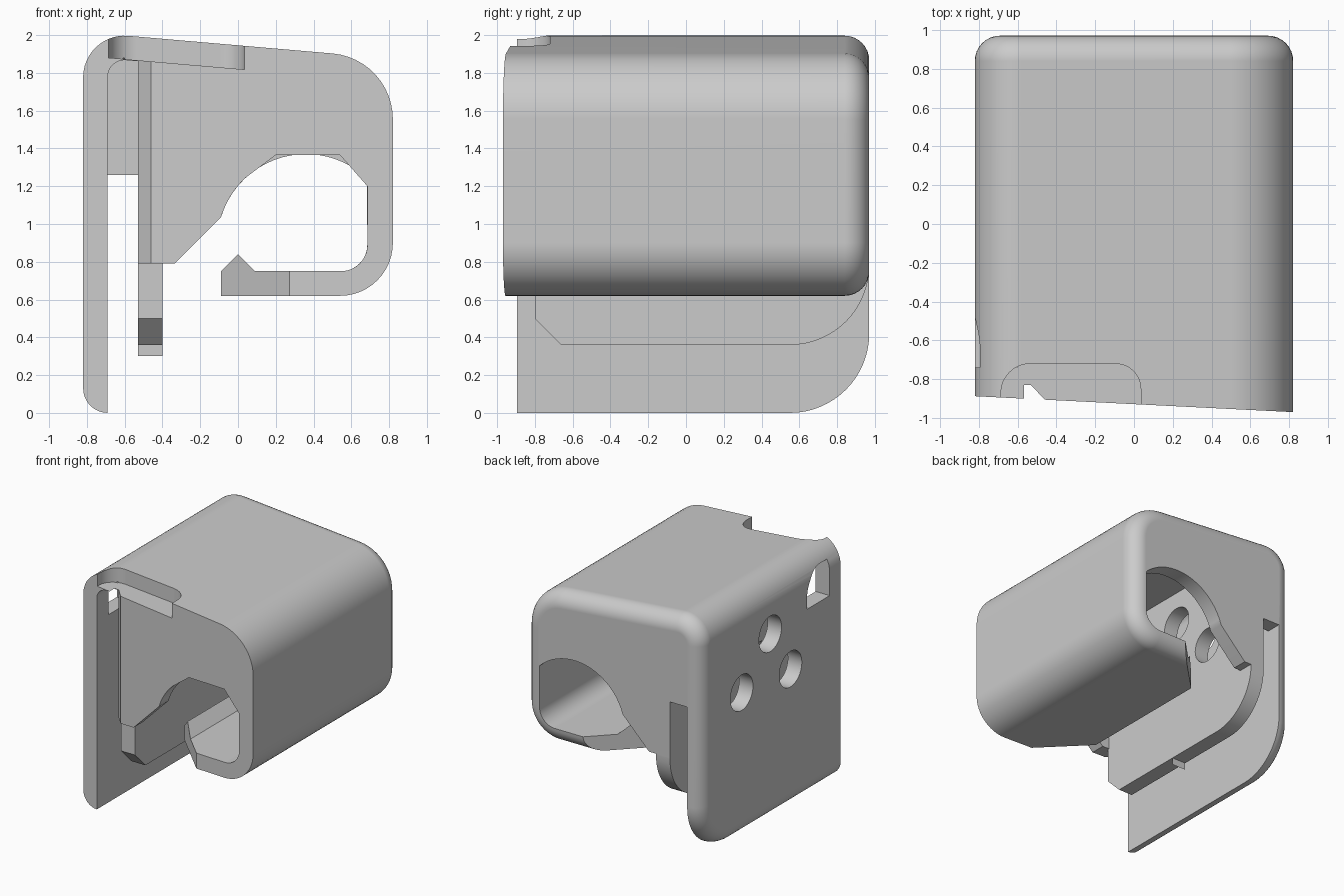
import bpy, bmesh, math
from mathutils import Vector

cube = bpy.data.objects.get("Cube")
if cube:
    bpy.data.objects.remove(cube, do_unlink=True)

GREY = (0.6, 0.6, 0.6, 1)
grey = bpy.data.materials.new("plain grey")
grey.use_nodes = True
grey.diffuse_color = GREY
grey.node_tree.nodes["Principled BSDF"].inputs["Base Color"].default_value = GREY

WALL = 0.13          # shell thickness and outer rounding
BACK = 0.97


def front(x):
    """Slightly slanted front plane."""
    return -0.928 - 0.05 * x


def roof(x):
    """Sloping top plane."""
    return 1.946 - 0.0864 * x


def rounded(corners, steps=12):
    """Polygon from (u, v) or (u, v, radius) corners."""
    pts = [Vector(c[:2]) for c in corners]
    out = []
    for i, c in enumerate(corners):
        p = pts[i]
        if len(c) < 3:
            out.append(p)
            continue
        r = c[2]
        a = (pts[i - 1] - p).normalized()
        b = (pts[(i + 1) % len(pts)] - p).normalized()
        half = a.angle(b) / 2
        mid = p + (a + b).normalized() * (r / math.sin(half))
        s = (p + a * r / math.tan(half) - mid).normalized()
        e = (p + b * r / math.tan(half) - mid).normalized()
        out += [mid + s.slerp(e, k / steps).normalized() * r for k in range(steps + 1)]
    return out


def inset(pts, d):
    """Move a clockwise outline inward by d with mitred corners."""
    out = []
    for i, p in enumerate(pts):
        a = (p - pts[i - 1]).normalized()
        b = (pts[(i + 1) % len(pts)] - p).normalized()
        na, nb = Vector((a.y, -a.x)), Vector((b.y, -b.x))
        out.append(p + (na + nb) * d / (1 + na.dot(nb)))
    return out


def loft(name, rings):
    """Closed solid through equal rings of 3D points."""
    bm = bmesh.new()
    loops = [[bm.verts.new(p) for p in r] for r in rings]
    n = len(loops[0])
    for a, b in zip(loops, loops[1:]):
        for i in range(n):
            j = (i + 1) % n
            bm.faces.new((a[i], a[j], b[j], b[i]))
    bm.faces.new(loops[0])
    bm.faces.new(loops[-1])
    bmesh.ops.recalc_face_normals(bm, faces=bm.faces)
    me = bpy.data.meshes.new(name)
    bm.to_mesh(me)
    bm.free()
    me.materials.append(grey)
    ob = bpy.data.objects.new(name, me)
    bpy.context.collection.objects.link(ob)
    return ob


def prism_y(name, pts, y0, y1):
    """Outline in x, z; the ends may be numbers or functions of x."""
    ends = [y if callable(y) else (lambda x, y=y: y) for y in (y0, y1)]
    return loft(name, [[(p[0], f(p[0]), p[1]) for p in pts] for f in ends])


def prism_x(name, pts, x0, x1):
    return loft(name, [[(x, p[0], p[1]) for p in pts] for x in (x0, x1)])


def prism_z(name, pts, z0, z1):
    ends = [z if callable(z) else (lambda x, z=z: z) for z in (z0, z1)]
    return loft(name, [[(p[0], p[1], f(p[0])) for p in pts] for f in ends])


def activate(ob):
    bpy.ops.object.select_all(action="DESELECT")
    ob.select_set(True)
    bpy.context.view_layer.objects.active = ob


def cut(target, cutter):
    cutter.hide_render = True
    m = target.modifiers.new("cut", "BOOLEAN")
    m.operation, m.solver, m.object = "DIFFERENCE", "EXACT", cutter
    activate(target)
    bpy.ops.object.modifier_apply(modifier=m.name)
    bpy.data.objects.remove(cutter, do_unlink=True)


def finish(ob):
    activate(ob)
    bpy.ops.object.shade_smooth_by_angle(angle=math.radians(30))
    ob.modifiers.new("even shading", "WEIGHTED_NORMAL").keep_sharp = True


# Housing: solid block with rounded back edge
outline = rounded([(-0.82, 0.3), (-0.82, roof(-0.82), 0.22), (0.82, roof(0.82), 0.35),
                   (0.82, 0.62, 0.28), (-0.3, 0.62), (-0.3, 0.3)])
rings = [[(p.x, front(p.x), p.y) for p in outline]]
for k in range(9):
    t = math.radians(90) * k / 8
    ring = inset(outline, WALL * (1 - math.cos(t)))
    rings.append([(p.x, BACK - WALL + WALL * math.sin(t), p.y) for p in ring])
housing = loft("housing", rings)

# Hollow interior, open at the bottom
cavity = rounded([(-0.40, 0.2), (-0.40, roof(-0.40) - WALL), (0.685, roof(0.685) - WALL, 0.22),
                  (0.685, 0.75, 0.14), (-0.09, 0.75), (-0.09, 0.2)])
cut(housing, prism_y("cavity_cutter", cavity, lambda x: front(x) + 0.125, BACK - WALL))

# Slot between the side plate and the inner plate
slot = rounded([(-0.69, 0.2), (-0.69, roof(-0.69) - WALL, 0.09),
                (-0.53, roof(-0.53) - WALL), (-0.53, 0.2)])
cut(housing, prism_y("slot_cutter", slot, -1.2, BACK - WALL))
cut(housing, prism_y("slot_end_cutter",
                     [(-0.69, 0.2), (-0.69, 1.26), (-0.53, 1.26), (-0.53, 0.2)], 0, 1.2))

# Openings in the front wall (faceted) and the back wall (arched)
lower = [(0.685, 0.75, 0.14), (-0.09, 0.75), (-0.09, 0.2), (-0.69, 0.2), (-0.69, 0.79), (-0.335, 0.79)]


def arch(a0, a1, n):
    return [(0.36 + 0.47 * math.cos(a), 0.9 + 0.47 * math.sin(a))
            for a in (math.radians(a0 + (a1 - a0) * k / n) for k in range(n + 1))]


front_hole = rounded(lower + arch(163, 132, 6) + [(0.2, 1.365), (0.54, 1.365), (0.685, 1.2)])
back_hole = rounded(lower + arch(163, 46.5, 20))
cut(housing, prism_y("front_opening_cutter", front_hole, -1.2, 0))
cut(housing, prism_y("back_opening_cutter", back_hole, 0, 1.2))

# Room for the lower side plate
cut(housing, prism_y("plate_cutter", [(-1, 0), (-1, 0.9), (-0.69, 0.9), (-0.69, 0)], -1.2, 1.2))

# Chamfered lip corners
for s, e in ((-1, 0.0), (1, 0.02)):
    tri = [(0.38, s * (1.05 + e)), (-0.2, s * (0.47 + e)), (-0.2, s * (1.05 + e))]
    cut(housing, prism_z("lip_cutter", tri, 0.5, 0.9))

# Chamfer on the free edge of the front wall
edge = [(-0.53, -0.83), (-0.46, front(-0.46)), (-0.46, -1.2), (-0.6, -1.2), (-0.6, -0.83)]
cut(housing, prism_z("edge_cutter", edge, 0.5, 1.87))

# Rounded notch in the front of the roof
notch = rounded([(-0.685, -1.2), (-0.685, -0.72, 0.15), (0.035, -0.72, 0.13), (0.035, -1.2)])
cut(housing, prism_z("notch_cutter", notch, lambda x: roof(x) - WALL + 0.005, 2.3))

# Round side holes and the side window
for y, z in ((0.43, 1.21), (0.05, 1.56), (-0.22, 1.16)):
    ring = [(y + 0.15 * math.cos(a), z + 0.15 * math.sin(a))
            for a in (math.tau * k / 32 for k in range(32))]
    cut(housing, prism_x("hole_cutter", ring, -1, -0.3))
window = rounded([(-0.74, 1.58), (-0.74, 1.88), (-0.44, 1.88, 0.2), (-0.44, 1.58)])
cut(housing, prism_x("window_cutter", window, -1, -0.6))
finish(housing)

# Lower side plate with rounded outer rim
rings = []
for k in range(9):
    t = math.radians(90) * k / 8
    x, d = -0.69 - WALL * math.sin(t), WALL * (1 - math.cos(t))
    pts = rounded([(front(x), d), (BACK - d, d, 0.42 - d), (BACK - d, 0.9), (front(x), 0.9)], 16)
    rings.append([(x, p.x, p.y) for p in pts])
finish(loft("lower_side_plate", rings))

# Lower inner plate with chamfered front and rounded back
inner = rounded([(-0.8, 0.79), (-0.8, 0.5), (-0.66, 0.36), (BACK, 0.36, 0.42), (BACK, 0.79)], 16)
finish(prism_x("lower_inner_plate", inner, -0.53, -0.40))

# Catch ridge along the lip
ridge = [(-0.09, 0.75), (0, 0.84), (0.09, 0.75), (0.09, 0.74), (-0.09, 0.74)]
finish(prism_y("catch_ridge", ridge, lambda x: -(x + 0.67), lambda x: x + 0.69))
